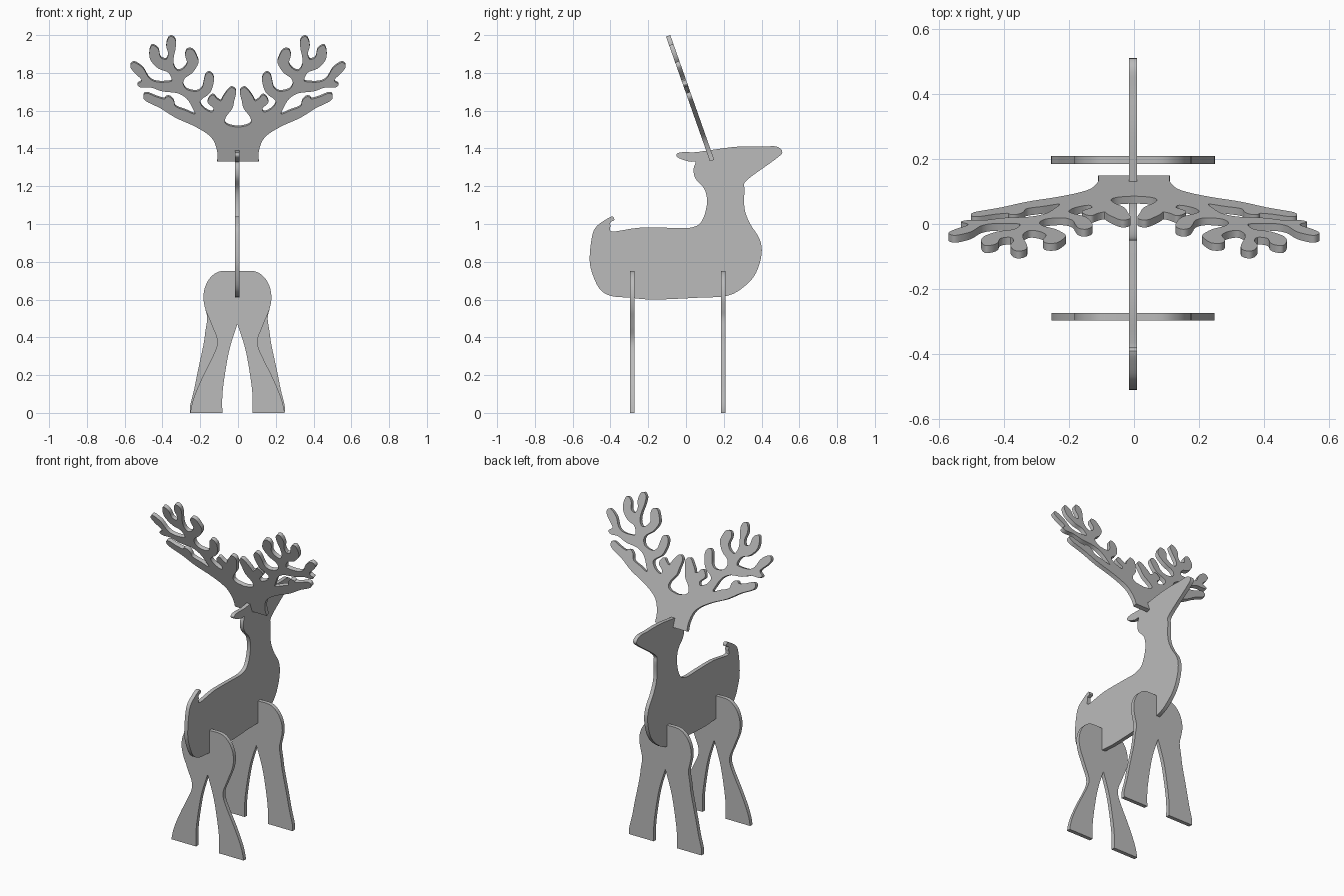
import bpy
import bmesh
from math import radians, cos
from mathutils import Vector

cube = bpy.data.objects.get("Cube")
if cube:
    bpy.data.objects.remove(cube, do_unlink=True)

THICKNESS = 0.024
TILT = radians(19.4)
CENTRE_X = -0.003

# One plain grey for the whole cut-sheet model
grey = bpy.data.materials.new("plain_grey")
grey.use_nodes = True
colour = (0.5, 0.5, 0.5, 1)
grey.diffuse_color = colour
grey.node_tree.nodes["Principled BSDF"].inputs["Base Color"].default_value = colour


def smooth(points, steps=4):
    """Open Catmull-Rom curve through points given in hundredths of a unit."""
    pts = [Vector(p) / 100 for p in points]
    pts = [pts[0]] + pts + [pts[-1]]
    curve = []
    for a, b, c, d in zip(pts, pts[1:], pts[2:], pts[3:]):
        for i in range(steps):
            t = i / steps
            curve.append(b + (c - a) * t / 2
                         + (a * 2 - b * 5 + c * 4 - d) * t * t / 2
                         + (b * 3 - a - c * 3 + d) * t ** 3 / 2)
    return curve + [pts[-1]]


def mirrored(half):
    """Close a half outline, whose ends lie on or beside the axis, by mirroring."""
    other = [Vector((-p.x, p.y)) for p in reversed(half)]
    return half + other


def plate(name, outline, location, rotation):
    """Extrude an outline into a thin plate centred on its own plane."""
    clean = [p for i, p in enumerate(outline) if (p - outline[i - 1]).length > 1e-5]
    bm = bmesh.new()
    verts = [bm.verts.new((p.x, p.y, -THICKNESS / 2)) for p in clean]
    face = bm.faces.new(verts)
    result = bmesh.ops.extrude_face_region(bm, geom=[face])
    top = [g for g in result["geom"] if isinstance(g, bmesh.types.BMVert)]
    bmesh.ops.translate(bm, verts=top, vec=(0, 0, THICKNESS))
    bmesh.ops.recalc_face_normals(bm, faces=bm.faces)
    mesh = bpy.data.meshes.new(name)
    bm.to_mesh(mesh)
    bm.free()
    mesh.materials.append(grey)
    obj = bpy.data.objects.new(name, mesh)
    bpy.context.collection.objects.link(obj)
    obj.location = location
    obj.rotation_euler = rotation
    bpy.ops.object.select_all(action="DESELECT")
    obj.select_set(True)
    bpy.context.view_layer.objects.active = obj
    bpy.ops.object.shade_smooth_by_angle(angle=radians(35))
    return obj


# Body profile: back, neck, ear, head, chest, belly, rump and tail
back_and_neck = [(-40, 99), (-39, 96), (-25, 98), (-9, 98), (2, 98), (8, 101), (11, 110),
                 (10, 118), (5, 124), (4, 129), (5, 133)]
ear = [(5, 133), (2, 133), (-4, 135), (-5, 137), (-2, 138), (5, 138)]
head = [(5, 138), (12, 139), (28, 141), (41, 141), (48, 141), (51, 138), (47, 134), (32, 123)]
chest = [(32, 123), (31, 118), (31, 108), (34, 100), (39, 92), (40, 84), (37, 74), (31, 67),
         (22, 62)]
belly = [(22, 62), (7, 61), (-17, 60), (-30, 61), (-40, 62)]
rump = [(-40, 62), (-46, 66), (-50, 75), (-51, 82), (-50, 92), (-48, 98), (-43, 102)]
tail = [(-43, 102), (-39, 104), (-38, 102), (-40, 101), (-40, 99)]
body_curve = [back_and_neck[0]]
for part in (back_and_neck, ear, head, chest, belly, rump, tail):
    body_curve += part[1:]
plate("body", smooth(body_curve), (CENTRE_X, 0, 0), (radians(90), 0, radians(90)))

# Leg pairs: shared hip and inner arch, different outer edges
inner_arch = [(0, 47), (3, 38), (5, 30), (7, 18), (8, 9), (8, 0)]
hip = [(17, 55), (18, 61), (17, 67), (14, 72), (9, 75), (0, 75)]
hind_edge = [(25, 0), (24, 5), (22, 11), (18, 20), (14, 28), (11, 35), (11, 40), (13, 45),
             (15, 50)]
fore_edge = [(25, 0), (25, 4), (23, 12), (21, 22), (18, 36), (17, 43), (16, 50)]
for name, edge, y in (("hind_legs", hind_edge, -0.285), ("fore_legs", fore_edge, 0.197)):
    half = smooth(inner_arch) + smooth(edge + hip)
    plate(name, mirrored(half), (CENTRE_X, y, 0), (radians(90), 0, 0))

# Antlers: half outline from the base, round every tine, to the central dip
base = [(11, 134), (11, 139), (13, 145), (17, 149), (24, 153), (33, 157)]
low_tine = [(41, 162), (49, 166), (50, 169), (48, 170), (43, 168), (39, 167), (38, 168),
            (36, 168), (34, 166), (33, 163), (28, 161), (23, 159)]
outer_tine = [(24, 162), (27, 167), (32, 170), (40, 171), (46, 173), (51, 173), (53, 174),
              (53, 175), (51, 177), (55, 181), (57, 184), (56, 186), (54, 186), (50, 183),
              (47, 178), (43, 176), (37, 176), (35, 177)]
crown_outer = [(37, 181), (42, 183), (46, 187), (47, 191), (46, 195), (44, 195), (42, 193),
               (41, 189), (38, 188)]
crown_top = [(37, 191), (38, 195), (37, 199), (35, 200), (33, 198), (33, 194), (34, 189),
             (34, 185), (32, 182)]
crown_inner = [(29, 183), (27, 186), (28, 190), (27, 193), (24, 193), (22, 190), (21, 186),
               (24, 181), (28, 178), (29, 175), (27, 172)]
middle_tine = [(22, 171), (19, 173), (18, 177), (17, 180), (15, 181), (13, 179), (13, 175),
               (15, 170), (19, 167), (20, 165)]
brow_tines = [(18, 162), (14, 160), (13, 162), (16, 165), (15, 168), (13, 169), (11, 167),
              (9, 166), (8, 168), (5, 172), (3, 173), (1, 171), (2, 166), (3, 162),
              (6, 158), (7, 155), (5, 153), (0, 152)]
antler_half = smooth(base + low_tine + outer_tine + crown_outer + crown_top
                     + crown_inner + middle_tine + brow_tines)
foot = antler_half[0].y
antler_half = [Vector((p.x, (p.y - foot) / cos(TILT))) for p in antler_half]
plate("antlers", mirrored(antler_half), (0, 0.138, 1.336), (radians(90) + TILT, 0, 0))
